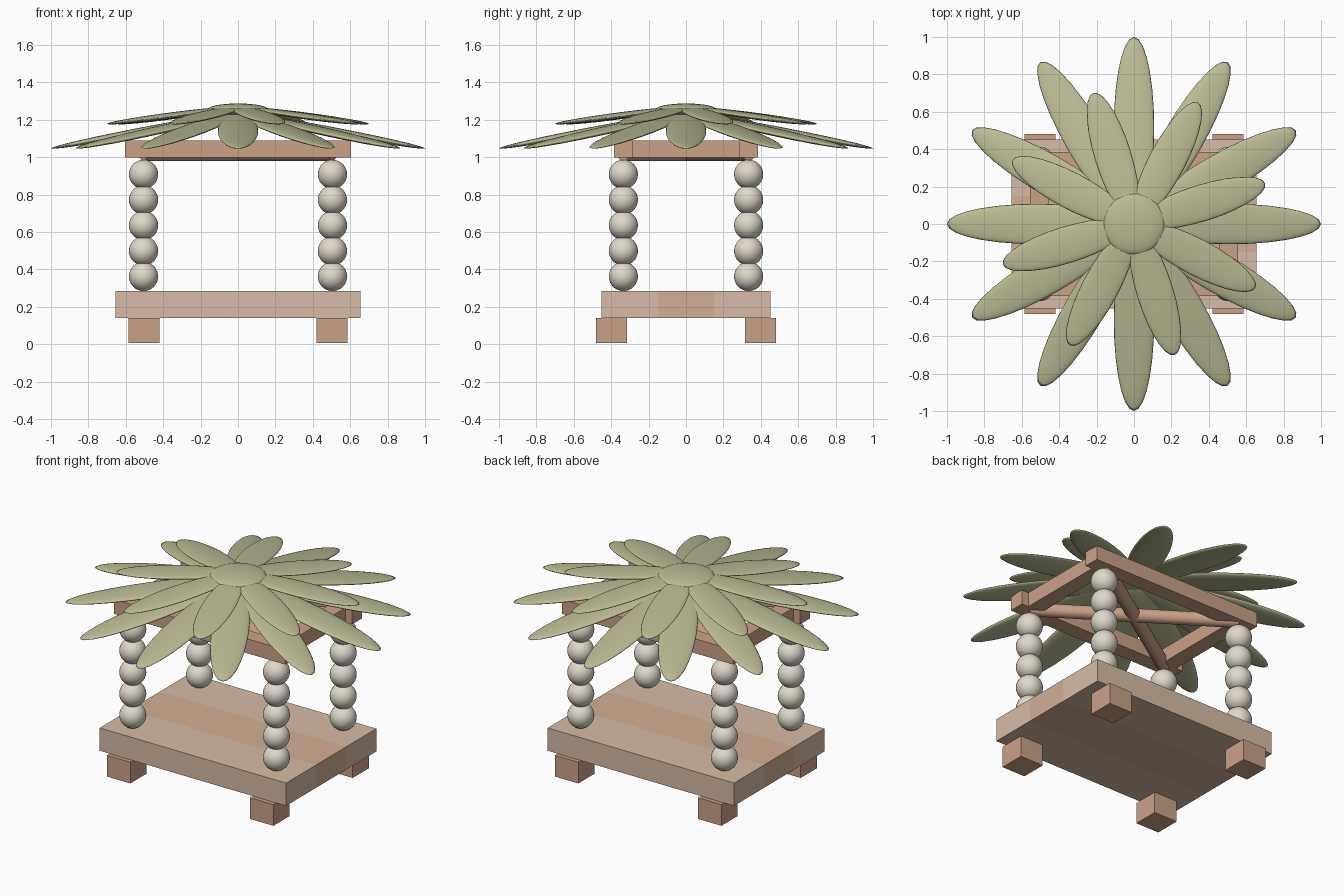
import bpy
from math import cos, sin, pi, atan2, hypot
from mathutils import Matrix

if "Cube" in bpy.data.objects:
    bpy.data.objects.remove(bpy.data.objects["Cube"])


def material(name, rgb):
    m = bpy.data.materials.new(name)
    m.diffuse_color = (*rgb, 1)
    m.use_nodes = True
    m.node_tree.nodes["Principled BSDF"].inputs["Base Color"].default_value = m.diffuse_color
    return m


PALE = material("pale_wood", (0.68, 0.50, 0.38))
MID = material("mid_wood", (0.65, 0.43, 0.30))
RED = material("red_wood", (0.60, 0.36, 0.25))
STONE = material("cream_bead", (0.74, 0.69, 0.60))
LEAF = material("leaf", (0.50, 0.50, 0.30))


def finish(name, mat, smooth=False):
    ob = bpy.context.object
    ob.name = name
    ob.data.materials.append(mat)
    if smooth:
        bpy.ops.object.shade_smooth_by_angle()
    return ob


def box(name, mat, x, y, z):
    """Box from (min, max) ranges."""
    bpy.ops.mesh.primitive_cube_add(size=1, location=[sum(r) / 2 for r in (x, y, z)])
    ob = finish(name, mat)
    ob.data.transform(Matrix.Diagonal([r[1] - r[0] for r in (x, y, z)] + [1]))
    return ob


def ellipsoid(name, mat, loc, radii, rot=(0, 0, 0), seg=24, rings=12):
    bpy.ops.mesh.primitive_uv_sphere_add(segments=seg, ring_count=rings, radius=1,
                                         location=loc, rotation=rot)
    ob = finish(name, mat, True)
    ob.data.transform(Matrix.Diagonal([*radii, 1]))
    return ob


PX, PY = 0.505, 0.335  # post positions

# Platform of three planks
for i, mat in enumerate((PALE, MID, PALE)):
    y0 = -0.453 + i * 0.302
    box(f"floor_plank_{i}", mat, (-0.655, 0.655), (y0, y0 + 0.302), (0.14, 0.285))

for sx in (-1, 1):
    for sy in (-1, 1):
        tag = f"{'right' if sx > 0 else 'left'}_{'back' if sy > 0 else 'front'}"
        # Square foot
        cx, cy = sx * 0.503, sy * 0.398
        box(f"foot_{tag}", RED, (cx - 0.082, cx + 0.082), (cy - 0.082, cy + 0.082), (0.005, 0.14))
        # Post of stacked beads
        for k in range(5):
            ellipsoid(f"bead_{tag}_{k}", STONE, (sx * PX, sy * PY, 0.362 + k * 0.1365),
                      (0.078,) * 3, seg=32, rings=16)

# Roof frame: long beams in front and back, short beams between them
for s in (-1, 1):
    box("long_beam", RED, (-0.603, 0.603), (s * PY - 0.05, s * PY + 0.05), (0.998, 1.09))
    box("short_beam", RED, (s * PX - 0.05, s * PX + 0.05), (-0.285, 0.285), (0.998, 1.09))
    # Diagonal poles
    bpy.ops.mesh.primitive_cylinder_add(vertices=24, radius=0.04, depth=2 * hypot(PX, PY),
                                        location=(0, 0, 1.02),
                                        rotation=(0, pi / 2, s * atan2(PY, PX)))
    finish("diagonal_pole", RED, True)


def leaf_ring(name, count, start, r, z, radii, tilt):
    for i in range(count):
        a = start + i * 2 * pi / count
        ellipsoid(f"{name}_{i}", LEAF, (r * cos(a), r * sin(a), z), radii, (0, tilt, a),
                  seg=28, rings=12)


# Leaf roof: two rings and a cap
leaf_ring("lower_leaf", 12, 0, 0.515, 1.14, (0.494, 0.108, 0.019), 0.19)
leaf_ring("upper_leaf", 8, 0.3, 0.38, 1.222, (0.357, 0.098, 0.016), 0.125)
ellipsoid("roof_cap", LEAF, (0, 0, 1.253), (0.165, 0.165, 0.034), seg=32, rings=16)
